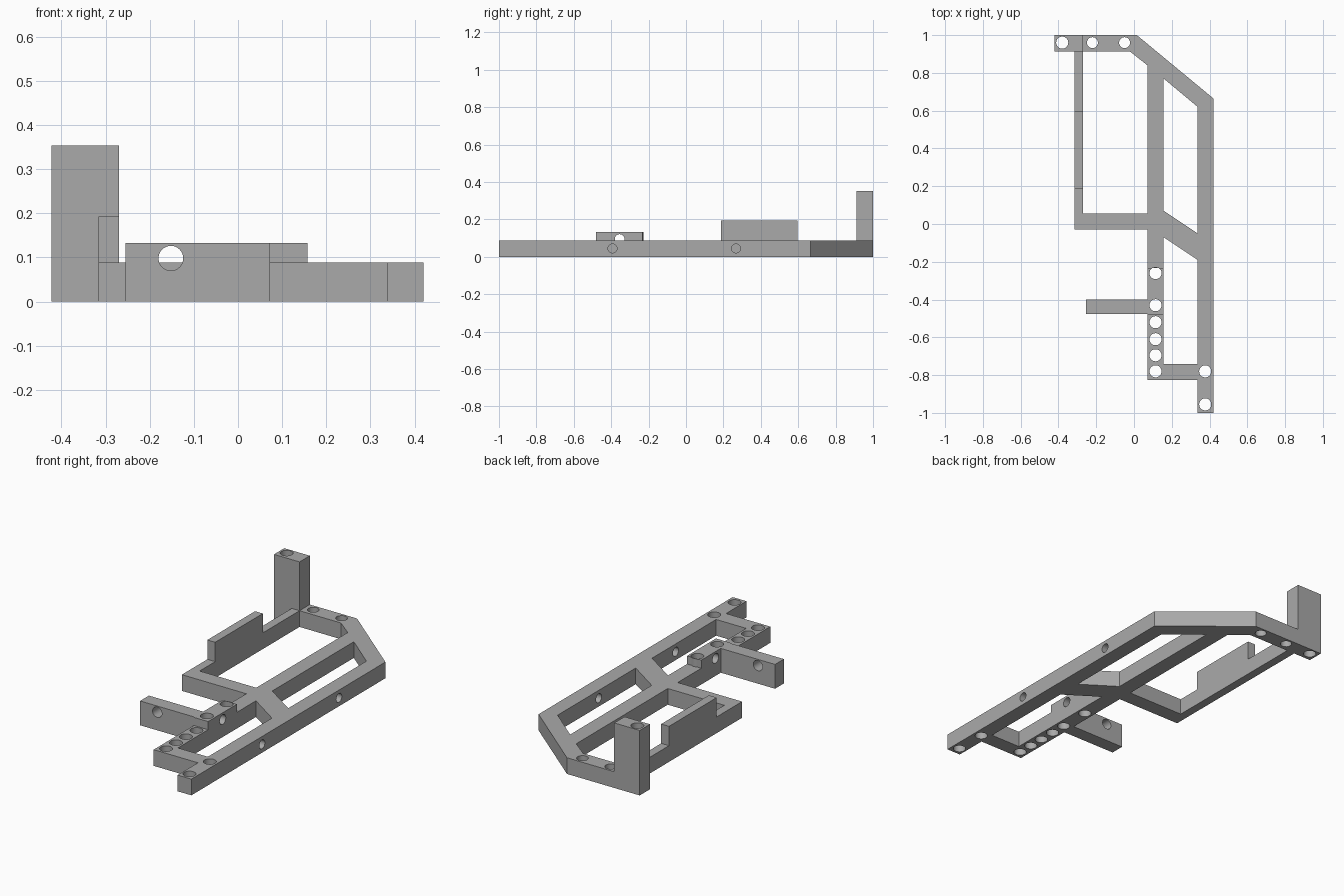
import bpy, bmesh, math
from mathutils import Matrix

cube = bpy.data.objects.get("Cube")
if cube:
    bpy.data.objects.remove(cube, do_unlink=True)

grey = bpy.data.materials.new("plain grey")
grey.use_nodes = True
grey.diffuse_color = (0.4, 0.4, 0.4, 1)
grey.node_tree.nodes["Principled BSDF"].inputs["Base Color"].default_value = (0.4, 0.4, 0.4, 1)

T = 0.088          # thickness of the flat frame
R = 0.032          # screw hole radius


def circle(x, y, r=R, n=32):
    return [(x + r * math.cos(2 * math.pi * i / n), y + r * math.sin(2 * math.pi * i / n)) for i in range(n)]


def rect(x0, x1, y0, y1):
    return [(x0, y0), (x1, y0), (x1, y1), (x0, y1)]


def plate(name, loops, z0, z1, turn=None):
    """Extrude an outline with inner openings from z0 to z1, then turn it."""
    curve = bpy.data.curves.new(name, 'CURVE')
    curve.dimensions = '2D'
    curve.fill_mode = 'BOTH'
    curve.extrude = (z1 - z0) / 2
    for loop in loops:
        spline = curve.splines.new('POLY')
        spline.points.add(len(loop) - 1)
        for point, (x, y) in zip(spline.points, loop):
            point.co = (x, y, 0, 1)
        spline.use_cyclic_u = True
    temp = bpy.data.objects.new(name, curve)
    bpy.context.collection.objects.link(temp)
    graph = bpy.context.evaluated_depsgraph_get()
    mesh = bpy.data.meshes.new_from_object(temp.evaluated_get(graph))
    bpy.data.objects.remove(temp, do_unlink=True)
    # weld caps to walls and tidy the flat faces
    bm = bmesh.new()
    bm.from_mesh(mesh)
    bmesh.ops.remove_doubles(bm, verts=bm.verts, dist=1e-5)
    bmesh.ops.translate(bm, verts=bm.verts, vec=(0, 0, (z0 + z1) / 2))
    if turn:
        bmesh.ops.transform(bm, matrix=turn, verts=bm.verts)
    bmesh.ops.recalc_face_normals(bm, faces=bm.faces)
    bm.to_mesh(mesh)
    bm.free()
    mesh.materials.clear()
    mesh.materials.append(grey)
    obj = bpy.data.objects.new(name, mesh)
    bpy.context.collection.objects.link(obj)
    return obj


def drill(obj, y, z, r, x0, x1):
    """Bore a round hole along x."""
    cutter = plate("cutter", [circle(y, z, r)], x0, x1, ALONG_X)
    cutter.hide_render = True
    mod = obj.modifiers.new("hole", 'BOOLEAN')
    mod.operation = 'DIFFERENCE'
    mod.solver = 'EXACT'
    mod.object = cutter
    bpy.context.view_layer.objects.active = obj
    bpy.ops.object.modifier_apply(modifier=mod.name)
    bpy.data.objects.remove(cutter, do_unlink=True)


# profile axes (a, b, depth) mapped to (depth, a, b) and to (a, depth, b)
ALONG_X = Matrix(((0, 0, 1, 0), (1, 0, 0, 0), (0, 1, 0, 0), (0, 0, 0, 1)))
ALONG_Y = Matrix(((1, 0, 0, 0), (0, 0, 1, 0), (0, 1, 0, 0), (0, 0, 0, 1)))

# rail edges
C0, C1 = 0.071, 0.157      # centre rail
S0, S1 = 0.337, 0.42       # side rail
P0, P1 = -0.422, -0.269    # post
B = 0.912                  # inner edge of the back bar
CX, SX = 0.114, 0.377      # hole rows

# flat frame with its two windows and screw holes
outline = [(P1, 1), (0.015, 1), (S1, 0.665), (S1, -1), (S0, -1), (S0, -0.825),
           (C0, -0.825), (C0, -0.03), (-0.316, -0.03), (-0.316, 0.055),
           (C0, 0.055), (C0, 0.84), (-0.02, B), (P1, B)]
back_window = [(C1, 0.77), (S0, 0.62), (S0, -0.05), (C1, 0.07)]
front_window = [(C1, -0.07), (S0, -0.19), (S0, -0.74), (C1, -0.74)]
block_holes = [circle(CX, y) for y in (-0.26, -0.43)]
holes = [circle(CX, y) for y in (-0.52, -0.61, -0.695, -0.78)]
holes += [circle(SX, y) for y in (-0.78, -0.955)]
holes += [circle(x, 0.96, 0.029) for x in (-0.22, -0.05)]
frame = plate("frame", [outline, back_window, front_window] + block_holes + holes, 0, T)

# raised block on the centre rail
block = plate("rail_block", [rect(C0, C1, -0.481, -0.233)] + block_holes, T, 0.132)

# cross holes through the side rail and the block
for y in (-0.393, 0.267):
    drill(frame, y, 0.045, 0.024, S0 - 0.05, S1 + 0.05)
for part in (frame, block):
    drill(part, -0.355, 0.095, 0.026, C0 - 0.05, C1 + 0.05)

# tall corner post
post = plate("corner_post", [rect(P0, P1, B, 1), circle(-0.38, 0.96)], 0, 0.353)

# side arm with a hole facing front
arm = plate("side_arm", [rect(-0.255, C0, 0, 0.132), circle(-0.152, 0.098, 0.028)],
            -0.476, -0.4, ALONG_Y)

# thin rail with a raised fence
fence = [(0.055, 0), (B, 0), (B, T), (0.597, T), (0.597, 0.193), (0.188, 0.193), (0.188, T), (0.055, T)]
thin_rail = plate("thin_rail", [fence], -0.316, P1, ALONG_X)

# round hole walls, crisp edges
bpy.ops.object.select_all(action='DESELECT')
for obj in (frame, block, post, arm, thin_rail):
    obj.select_set(True)
bpy.context.view_layer.objects.active = frame
bpy.ops.object.shade_smooth_by_angle(angle=math.radians(30))
